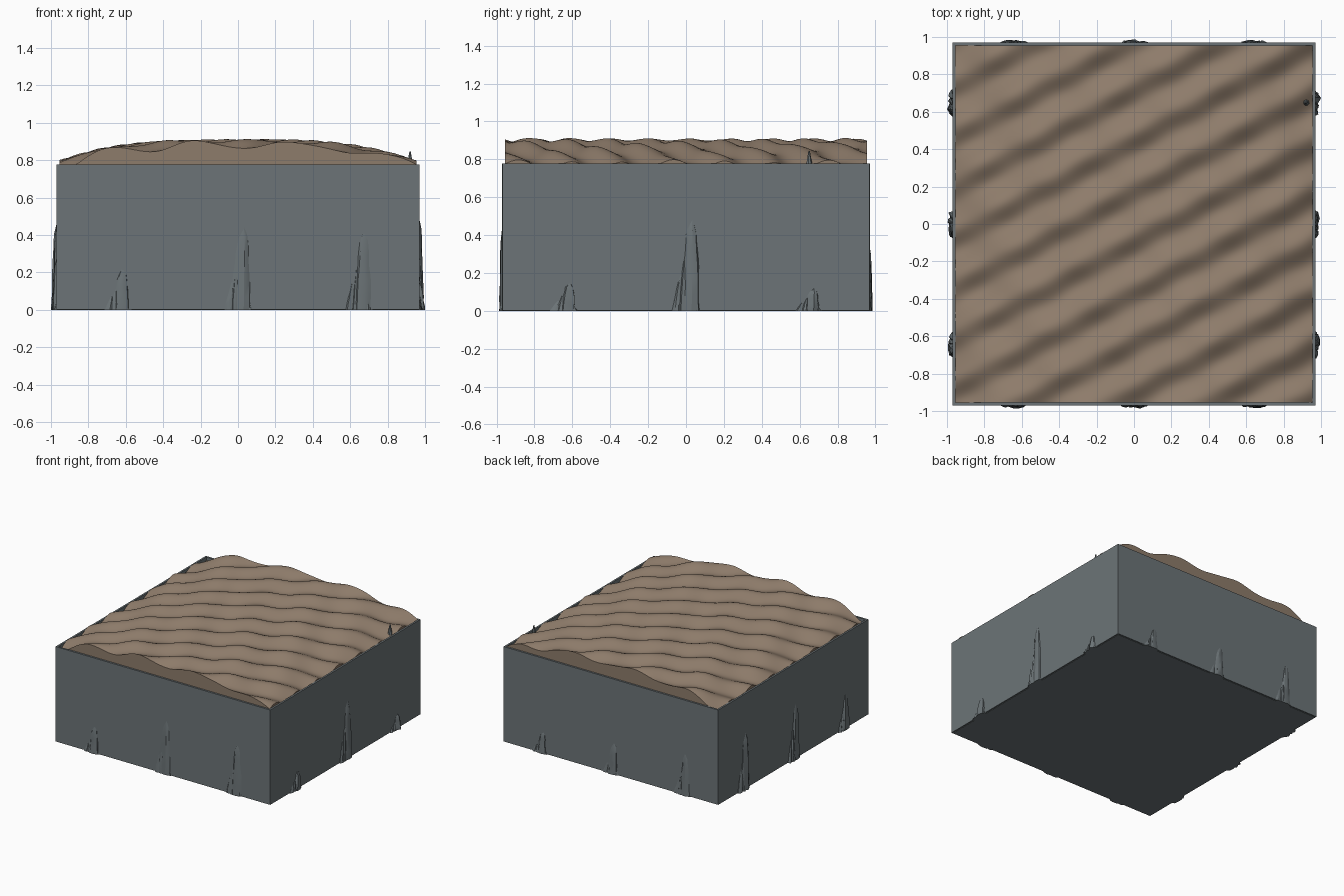
import bpy, bmesh, math, random
from mathutils import Vector, Matrix

random.seed(4)
if "Cube" in bpy.data.objects:
    bpy.data.objects.remove(bpy.data.objects["Cube"], do_unlink=True)


def material(name, rgb):
    m = bpy.data.materials.new(name)
    m.use_nodes = True
    m.diffuse_color = (*rgb, 1)
    m.node_tree.nodes["Principled BSDF"].inputs["Base Color"].default_value = (*rgb, 1)
    return m


stone = material("slate grey", (0.15, 0.175, 0.185))
soil = material("dry earth", (0.27, 0.20, 0.145))


def add_object(name, bm, mat, smooth=None):
    bmesh.ops.recalc_face_normals(bm, faces=bm.faces)
    mesh = bpy.data.meshes.new(name)
    bm.to_mesh(mesh)
    bm.free()
    mesh.materials.append(mat)
    ob = bpy.data.objects.new(name, mesh)
    bpy.context.collection.objects.link(ob)
    if smooth:
        bpy.ops.object.select_all(action="DESELECT")
        ob.select_set(True)
        bpy.context.view_layer.objects.active = ob
        bpy.ops.object.shade_smooth_by_angle(angle=math.radians(smooth))
    return ob


def box(name, size, centre, mat):
    bm = bmesh.new()
    bmesh.ops.create_cube(bm, size=1)
    bmesh.ops.scale(bm, vec=size, verts=bm.verts)
    bmesh.ops.translate(bm, vec=centre, verts=bm.verts)
    add_object(name, bm, mat)


# Thin slabs: floor and four walls
HALF, TOP, THICK = 0.96, 0.78, 0.015
box("floor_slab", (2 * HALF, 2 * HALF, THICK), (0, 0, THICK / 2), stone)
for side, s in (("front", -1), ("back", 1)):
    box(side + "_wall", (2 * HALF, THICK, TOP - 0.005), (0, s * 0.963, TOP / 2), stone)
for side, s in (("right", -1), ("left", 1)):
    box(side + "_wall", (THICK, 2 * HALF + 0.02, TOP - 0.005), (s * 0.963, 0, TOP / 2), stone)


# Domed ground with diagonal ripples
def ground_height(x, y):
    dome = 0.883 - 0.115 * abs(x / HALF) ** 3
    ridge = math.cos(math.tau * ((x + 0.2) / 0.5 - (y + HALF) / 0.27))
    cross = math.sin(math.tau * (x / 0.42 + y / 0.9))
    fine = math.sin(17 * x + 9 * y) * math.sin(23 * y - 8 * x)
    return dome + 0.021 * ridge + 0.008 * cross + 0.004 * fine


bm = bmesh.new()
bmesh.ops.create_grid(bm, x_segments=110, y_segments=110, size=0.955)
for v in bm.verts:
    v.co.z = ground_height(v.co.x, v.co.y)
rim = [e for e in bm.edges if e.is_boundary]
skirt = bmesh.ops.extrude_edge_only(bm, edges=rim)["geom"]
for v in skirt:
    if isinstance(v, bmesh.types.BMVert):
        v.co.z = 0.7
add_object("rippled_ground", bm, soil, 50)


# Jagged rock spire with ridged, tapering rings
def spire(bm, along, width, depth, height, lean, blunt):
    sides, rings = 9, 7
    jag = [random.uniform(0.75, 1.15) for _ in range(sides)]
    loops = []
    for r in range(rings):
        t = r / (rings - 1)
        taper = (1 - t) ** blunt * 0.95 + 0.05
        loop = []
        for k in range(sides):
            a = math.tau * k / sides
            q = taper * jag[k] * random.uniform(0.88, 1.1)
            z = height * t + (0.03 * height * random.uniform(-1, 1) if r else 0)
            loop.append(bm.verts.new((along + lean * t + width / 2 * q * math.cos(a),
                                      depth * q * math.sin(a), max(z, 0))))
        loops.append(loop)
    for low, high in zip(loops, loops[1:]):
        for k in range(sides):
            n = (k + 1) % sides
            bm.faces.new((low[k], low[n], high[n], high[k]))
    bm.faces.new(loops[0])
    bm.faces.new(loops[-1])


def rock_cluster(name, place, turn, height, depth):
    bm = bmesh.new()
    wide = 0.07 + 0.09 * height
    spire(bm, 0.02, wide, depth, height, 0.01, 0.35)
    spire(bm, -0.045, 0.055, depth * 0.8, height * 0.42, 0.02, 0.8)
    spire(bm, -0.015, 0.05, depth * 0.9, height * 0.6, 0.01, 0.7)
    spire(bm, 0.05, 0.045, depth * 0.7, height * 0.3, -0.01, 0.8)
    bm.transform(Matrix.Translation(place) @ Matrix.Rotation(turn, 4, "Z"))
    add_object(name, bm, stone, 25)


# Three clusters on each wall: heights in order along the wall
walls = (("front", 0, (0.23, 0.47, 0.44), 0.018),
         ("left", math.pi / 2, (0.15, 0.5, 0.12), 0.028),
         ("back", math.pi, (0.18, 0.27, 0.35), 0.018),
         ("right", -math.pi / 2, (0.48, 0.47, 0.28), 0.032))
for side, turn, heights, depth in walls:
    for i, h in enumerate(heights):
        spot = Matrix.Rotation(turn, 3, "Z") @ Vector(((i - 1) * 0.645, -0.966, 0))
        rock_cluster(f"{side}_rock_{i + 1}", spot, turn, h, depth)

# Small spike poking through the ground
bm = bmesh.new()
bmesh.ops.create_cone(bm, cap_ends=True, segments=7, radius1=0.025, radius2=0.004, depth=0.12,
                      matrix=Matrix.Translation((0.92, 0.65, 0.785)))
add_object("ground_spike", bm, stone, 30)
